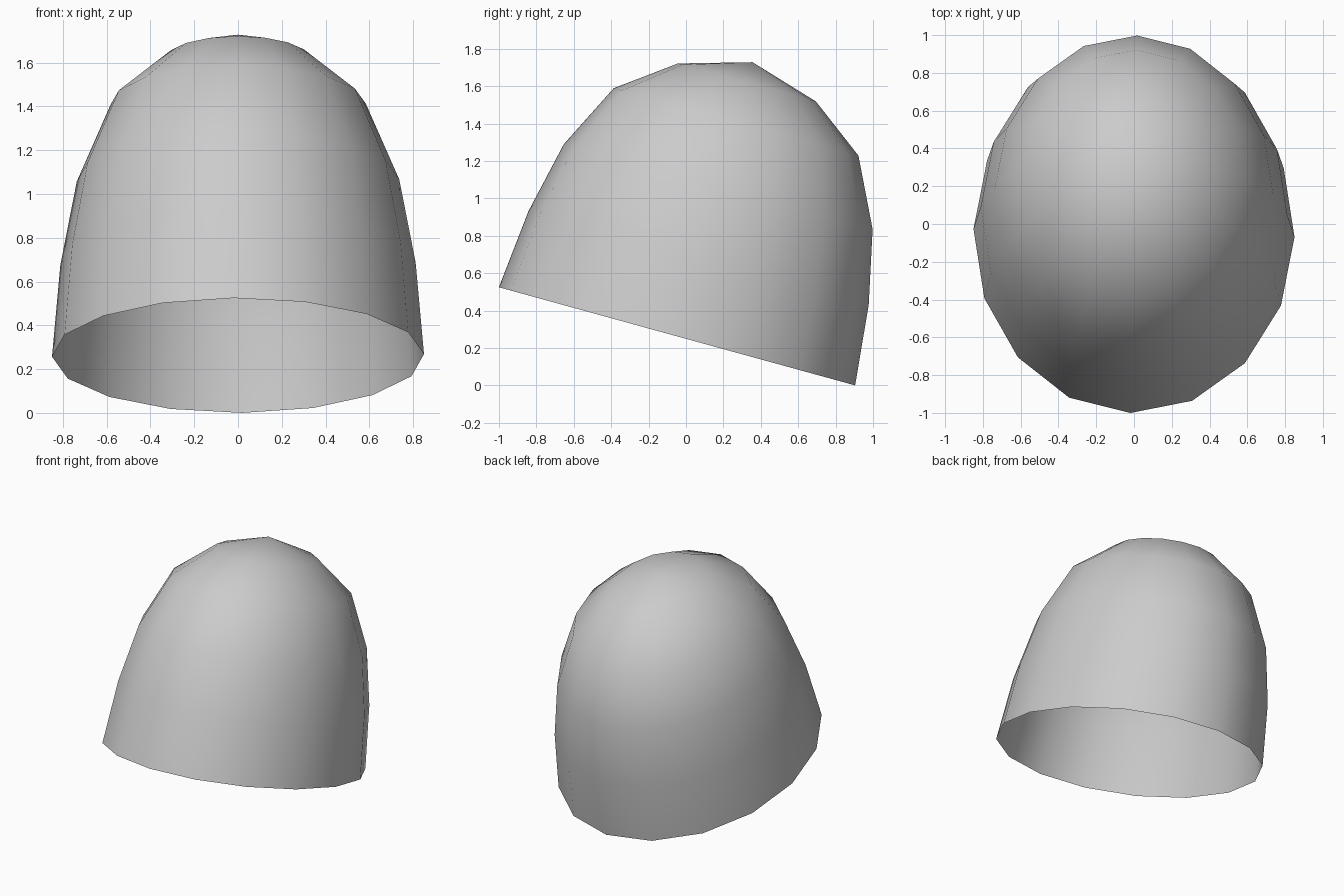
import bpy, bmesh
from math import radians, tau
from mathutils import Matrix, Vector

if "Cube" in bpy.data.objects:
    bpy.data.objects.remove(bpy.data.objects["Cube"])

SEGMENTS = 16
# Half profile: radius fraction, height along the dome axis
PROFILE = [(1.0, 0.0), (0.955, 0.435), (0.867, 0.829),
           (0.687, 1.189), (0.387, 1.408), (0.0, 1.52)]

bm = bmesh.new()

# Lathe the profile into an open dome
verts = [bm.verts.new((r, 0, z)) for r, z in PROFILE]
edges = [bm.edges.new(pair) for pair in zip(verts, verts[1:])]
bmesh.ops.spin(bm, geom=verts + edges, cent=(0, 0, 0), axis=(0, 0, 1),
               angle=tau, steps=SEGMENTS, use_duplicate=False)
bmesh.ops.remove_doubles(bm, verts=bm.verts, dist=0.001)

# Oval footprint, then lean the whole dome backwards
tilt = radians(-15.4)
place = (Matrix.Translation((0, -0.048, 0.2625))
         @ Matrix.Rotation(tilt, 4, 'X')
         @ Matrix.Diagonal((0.85, 0.988, 1, 1))
         @ Matrix.Rotation(radians(-1.3), 4, 'Z'))
bm.transform(place)

# Normals outward
bm.normal_update()
centre = Vector((0, 0.1, 0.7))
if sum(f.normal.dot(f.calc_center_median() - centre) for f in bm.faces) < 0:
    bmesh.ops.reverse_faces(bm, faces=bm.faces)
for f in bm.faces:
    f.smooth = True

mesh = bpy.data.meshes.new("dome_shell")
bm.to_mesh(mesh)
bm.free()
bpy.context.collection.objects.link(bpy.data.objects.new("dome_shell", mesh))
